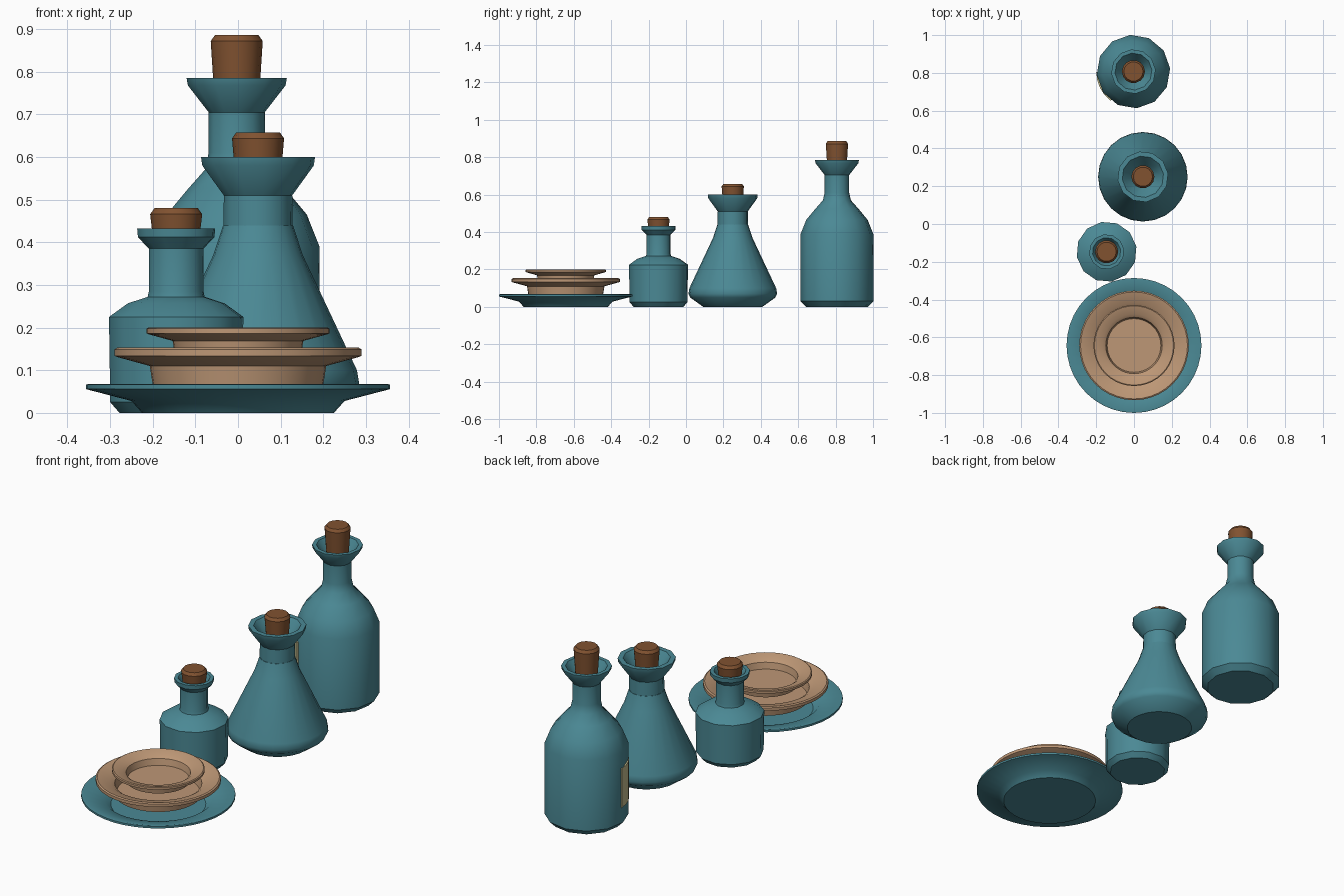
import bpy, bmesh, math

if "Cube" in bpy.data.objects:
    bpy.data.objects.remove(bpy.data.objects["Cube"])


def material(name, rgb):
    m = bpy.data.materials.new(name)
    m.diffuse_color = (*rgb, 1)
    m.use_nodes = True
    m.node_tree.nodes["Principled BSDF"].inputs["Base Color"].default_value = m.diffuse_color
    return m


TEAL = material("teal_glaze", (0.07, 0.25, 0.30))
TAN = material("tan_clay", (0.51, 0.31, 0.18))
CORK = material("cork_brown", (0.22, 0.085, 0.03))
PAPER = material("label_paper", (0.55, 0.50, 0.27))


def finish(name, bm, mat, loc):
    mesh = bpy.data.meshes.new(name)
    bmesh.ops.recalc_face_normals(bm, faces=bm.faces)
    bm.to_mesh(mesh)
    bm.free()
    mesh.materials.append(mat)
    ob = bpy.data.objects.new(name, mesh)
    bpy.context.collection.objects.link(ob)
    ob.location = loc
    bpy.ops.object.select_all(action='DESELECT')
    ob.select_set(True)
    bpy.context.view_layer.objects.active = ob
    bpy.ops.object.shade_smooth_by_angle(angle=math.radians(35))
    return ob


def lathe(name, profile, sides, mat, loc, turn=0.0):
    """Revolve (radius, z) points; open ends are capped with an n-gon."""
    bm = bmesh.new()
    rings = []
    for r, z in profile:
        rings.append([bm.verts.new((r * math.cos(turn + 2 * math.pi * i / sides),
                                    r * math.sin(turn + 2 * math.pi * i / sides), z))
                      for i in range(sides)])
    for a, b in zip(rings, rings[1:]):
        for i in range(sides):
            j = (i + 1) % sides
            bm.faces.new((a[i], a[j], b[j], b[i]))
    bm.faces.new(rings[0][::-1])
    bm.faces.new(rings[-1])
    return finish(name, bm, mat, loc)


def cork(name, z0, z1, loc):
    lathe(name, [(0.05, z0), (0.061, z1 - 0.014), (0.051, z1)], 14, CORK, loc)


# Tall bottle
tall = (-0.003, 0.807, 0)
lathe("tall_bottle", [(0.165, 0), (0.195, 0.03), (0.195, 0.39), (0.165, 0.465),
                      (0.115, 0.525), (0.075, 0.57), (0.066, 0.61), (0.066, 0.705),
                      (0.115, 0.768), (0.118, 0.785), (0.098, 0.785), (0.088, 0.77),
                      (0.056, 0.72)], 12, TEAL, tall, math.radians(5))
cork("tall_bottle_cork", 0.70, 0.886, tall)

# Conical flask: round body with a coarser flared neck
flask = (0.047, 0.25, 0)
lathe("flask_body", [(0.158, 0), (0.228, 0.05), (0.237, 0.07), (0.232, 0.10),
                     (0.105, 0.37), (0.082, 0.44)], 24, TEAL, flask)
lathe("flask_neck", [(0.082, 0.43), (0.081, 0.51), (0.132, 0.58), (0.135, 0.60),
                     (0.110, 0.60), (0.098, 0.585), (0.06, 0.53)], 12, TEAL, flask, math.radians(8))
cork("flask_cork", 0.51, 0.658, flask)

# Small bottle
small = (-0.145, -0.147, 0)
lathe("small_bottle", [(0.135, 0), (0.157, 0.025), (0.160, 0.225), (0.115, 0.257),
                       (0.068, 0.272), (0.065, 0.285), (0.065, 0.385), (0.091, 0.412),
                       (0.093, 0.433), (0.075, 0.433), (0.066, 0.42), (0.056, 0.38)],
      12, TEAL, small, math.radians(10))
cork("small_bottle_cork", 0.37, 0.48, small)

# Stack of dishes
lathe("large_plate", [(0.225, 0), (0.25, 0.028), (0.35, 0.054), (0.357, 0.056), (0.357, 0.066),
                      (0.35, 0.068), (0.25, 0.043), (0.22, 0.015)], 40, TEAL, (0, -0.643, 0))
BOWL = [(0.2, 0), (0.207, 0.043), (0.283, 0.064), (0.29, 0.067), (0.29, 0.082),
        (0.283, 0.086), (0.225, 0.071), (0.202, 0.055), (0.192, 0.012)]
for name, s, z in (("lower_bowl", 1.0, 0.067), ("upper_bowl", 0.74, 0.137)):
    lathe(name, [(r * s, h * s) for r, h in BOWL], 40, TAN, (0, -0.643, z))

# Paper label wrapped on the tall bottle
bm = bmesh.new()
cols = []
for i in range(5):
    a = math.radians(181 + 51 * i / 4)
    cols.append([bm.verts.new((r * math.cos(a), r * math.sin(a), z))
                 for r, z in ((0.197, 0.11), (0.197, 0.31), (0.18, 0.31), (0.18, 0.11))])
for a, b in zip(cols, cols[1:]):
    for k in range(4):
        bm.faces.new((a[k], a[(k + 1) % 4], b[(k + 1) % 4], b[k]))
bm.faces.new(cols[0])
bm.faces.new(cols[-1])
finish("paper_label", bm, PAPER, tall)
